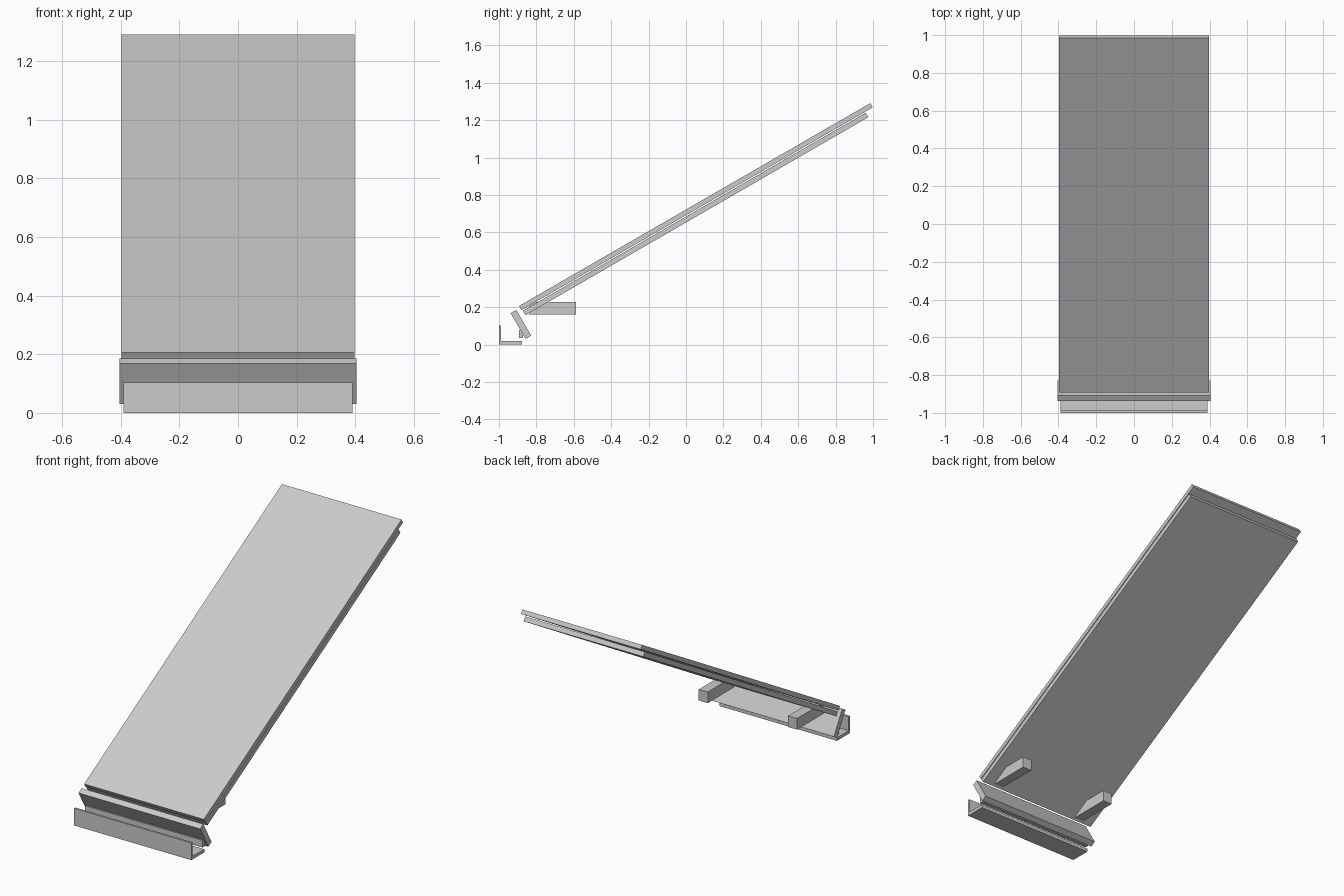
import bpy
import math
from mathutils import Matrix, Vector

if "Cube" in bpy.data.objects:
    bpy.data.objects.remove(bpy.data.objects["Cube"])

grey = bpy.data.materials.new("plain grey")
grey.diffuse_color = (0.6, 0.6, 0.6, 1)
grey.use_nodes = True
grey.node_tree.nodes["Principled BSDF"].inputs["Base Color"].default_value = grey.diffuse_color

TILT = math.radians(30)


def prism(name, half_width, profile):
    """Extrude a (y, z) outline across x, centred on x = 0."""
    n = len(profile)
    verts = [(x, y, z) for x in (-half_width, half_width) for y, z in profile]
    faces = [tuple(range(n))[::-1], tuple(range(n, 2 * n))]
    faces += [(i, (i + 1) % n, n + (i + 1) % n, n + i) for i in range(n)]
    mesh = bpy.data.meshes.new(name)
    mesh.from_pydata(verts, [], faces)
    mesh.materials.append(grey)
    obj = bpy.data.objects.new(name, mesh)
    bpy.context.collection.objects.link(obj)
    return obj


def rect(a0, a1, b0, b1):
    return [(a0, b0), (a1, b0), (a1, b1), (a0, b1)]


def tilted(a0, a1, b0, b1):
    """Rectangle along the slope (a) and normal to it (b), turned into y, z."""
    c, s = math.cos(TILT), math.sin(TILT)
    return [(a * c - b * s, a * s + b * c) for a, b in rect(a0, a1, b0, b1)]


# Two long sloping boards with a narrow gap between them
prism("upper_board", 0.398, tilted(-0.670, 1.499, 0.599, 0.625))
prism("lower_board", 0.398, tilted(-0.665, 1.451, 0.565, 0.593))

# Short end board, square to the slope
prism("end_board", 0.404, tilted(-0.728, -0.693, 0.455, 0.614))

# Angle channel on the floor with a front lip
prism("floor_channel", 0.39, [(-1, 0), (-0.877, 0), (-0.877, 0.019),
                              (-0.988, 0.019), (-0.988, 0.103), (-1, 0.103)])

# Thin strip in front of the end board
prism("backing_strip", 0.39, rect(-0.894, -0.872, 0.035, 0.078))

# Pair of support blocks let into the underside of the boards
for side, x in (("left", -0.297), ("right", 0.297)):
    block = prism(side + "_support_block", 0.03, rect(-0.837, -0.588, 0.161, 0.228))
    block.location.x = x
